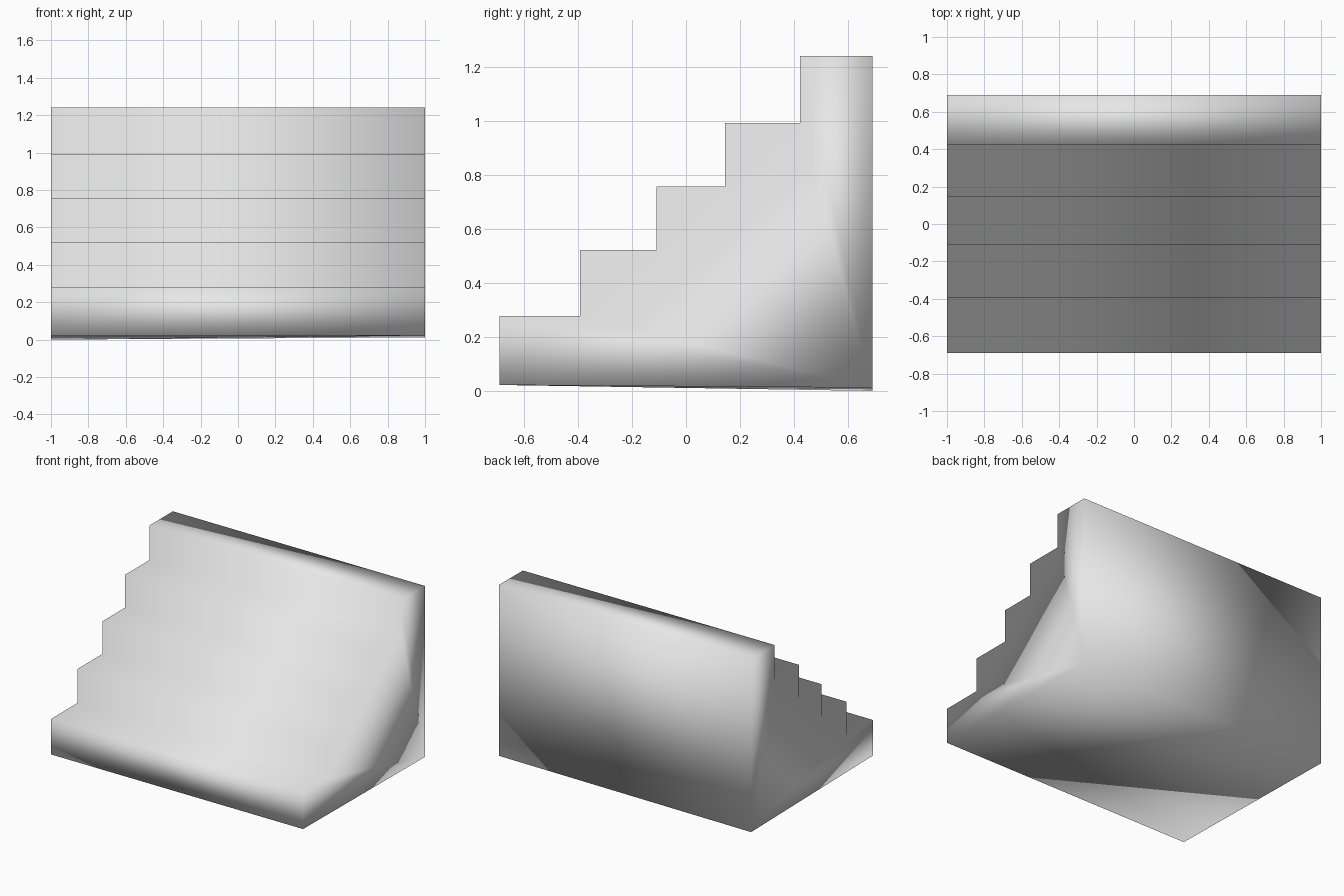
import bpy
import bmesh

cube = bpy.data.objects.get("Cube")
if cube:
    bpy.data.objects.remove(cube, do_unlink=True)

# One plain grey for the whole block
grey = bpy.data.materials.new("plain_grey")
grey.use_nodes = True
grey.diffuse_color = (0.8, 0.8, 0.8, 1)
grey.node_tree.nodes["Principled BSDF"].inputs["Base Color"].default_value = (0.8, 0.8, 0.8, 1)

# Each step: front edge and tread height
steps = [(-0.69, 0.278), (-0.393, 0.522), (-0.11, 0.756), (0.145, 0.992), (0.422, 1.24)]
back = 0.69

# Side profile from the front foot, up the steps, to the back foot
profile = [(steps[0][0], 0.022)]
for i, (y, z) in enumerate(steps):
    next_y = steps[i + 1][0] if i + 1 < len(steps) else back
    profile += [(y, z), (next_y, z)]
profile.append((back, 0.012))

# Stair block: two matching sides joined by strips
bm = bmesh.new()
sides = [[bm.verts.new((x, y, z)) for y, z in profile] for x in (-1, 1)]
sides[0][-1].co.z = 0  # underside dips slightly at one back corner
for side in sides:
    bm.faces.new(side)
count = len(profile)
for i in range(count):
    j = (i + 1) % count
    bm.faces.new((sides[0][i], sides[0][j], sides[1][j], sides[1][i]))
bmesh.ops.recalc_face_normals(bm, faces=bm.faces)

# Shading is soft across every edge
for face in bm.faces:
    face.smooth = True

mesh = bpy.data.meshes.new("stair_block")
bm.to_mesh(mesh)
bm.free()
mesh.materials.append(grey)
stairs = bpy.data.objects.new("stair_block", mesh)
bpy.context.collection.objects.link(stairs)
